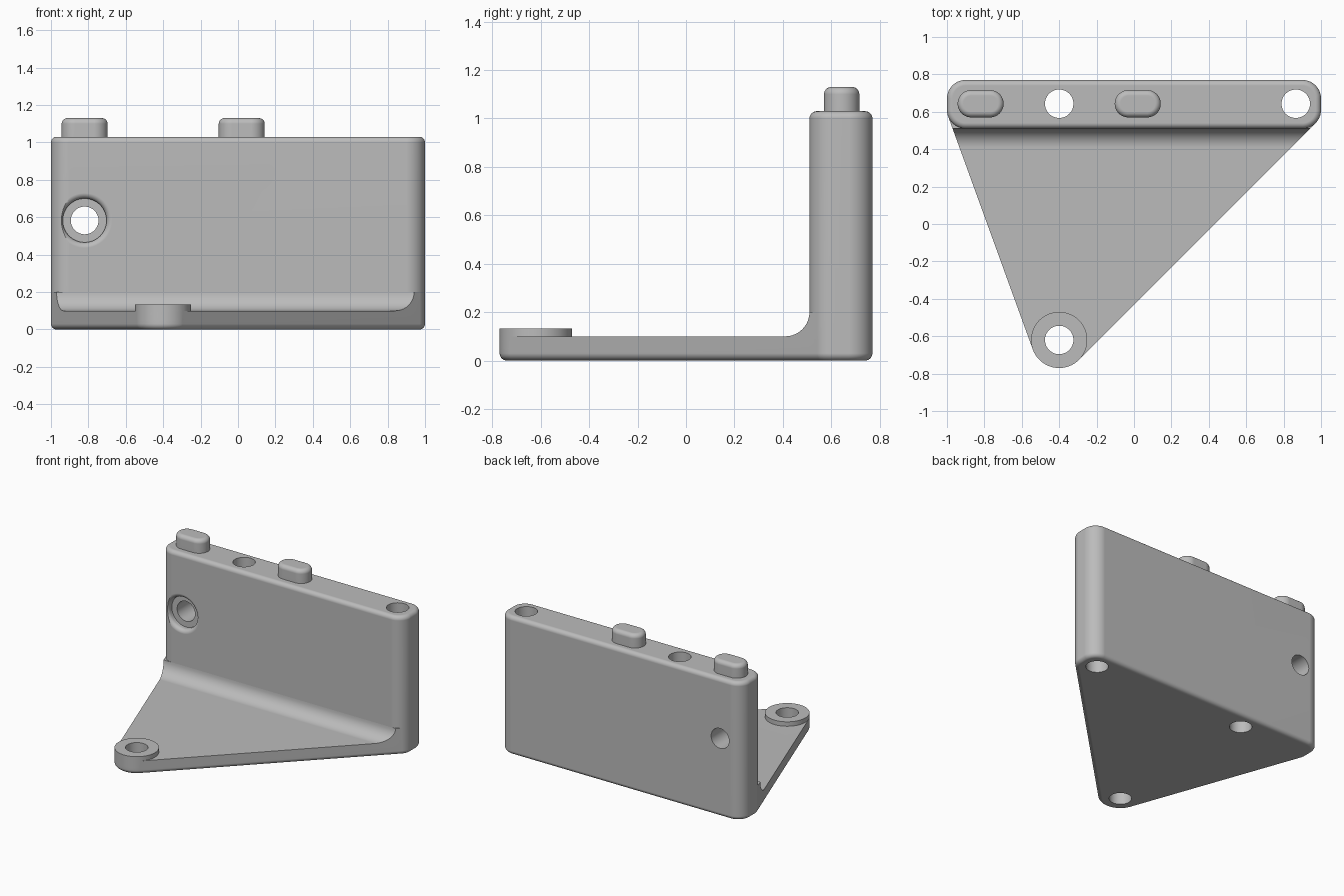
import bpy
import bmesh
from math import sin, cos, pi, radians
from mathutils import Matrix, Vector

default = bpy.data.objects.get("Cube")
if default:
    bpy.data.objects.remove(default, do_unlink=True)

grey = bpy.data.materials.new("light_grey")
grey.use_nodes = True
COLOUR = (0.5, 0.5, 0.5, 1)
grey.diffuse_color = COLOUR
grey.node_tree.nodes["Principled BSDF"].inputs["Base Color"].default_value = COLOUR

SIDES = 96
ROUND = 0.03


def make_object(name, bm):
    bmesh.ops.recalc_face_normals(bm, faces=bm.faces)
    mesh = bpy.data.meshes.new(name)
    bm.to_mesh(mesh)
    bm.free()
    mesh.materials.append(grey)
    obj = bpy.data.objects.new(name, mesh)
    bpy.context.collection.objects.link(obj)
    return obj


def stack(name, circles, layers, matrix=None):
    """Solid from the outline wrapped around circles, with (height, inset) layers."""
    bm = bmesh.new()
    rings = []
    for z, inset in layers:
        ring = []
        for i in range(SIDES):
            a = 2 * pi * (i + 0.5) / SIDES
            d = Vector((cos(a), sin(a)))
            x, y, r = max(circles, key=lambda c: c[0] * d.x + c[1] * d.y + c[2])
            ring.append(bm.verts.new((x + (r - inset) * d.x, y + (r - inset) * d.y, z)))
        rings.append(ring)
    for low, high in zip(rings, rings[1:]):
        for i in range(SIDES):
            j = (i + 1) % SIDES
            bm.faces.new((low[i], low[j], high[j], high[i]))
    bm.faces.new(rings[0])
    bm.faces.new(rings[-1])
    if matrix:
        bm.transform(matrix)
    return make_object(name, bm)


def rounded(z, up, r=ROUND, steps=6):
    """Layers of a quarter-round edge ending at height z, at the top or the bottom."""
    arc = [pi / 2 * i / steps for i in range(steps + 1)]
    layers = [(z - r + r * sin(a), r - r * cos(a)) for a in arc]
    return layers if up else [(2 * z - h, inset) for h, inset in reversed(layers)]


def combine(target, other, operation):
    mod = target.modifiers.new(operation.lower(), 'BOOLEAN')
    mod.operation = operation
    mod.solver = 'EXACT'
    mod.object = other
    activate(target)
    bpy.ops.object.modifier_apply(modifier=mod.name)
    bpy.data.objects.remove(other, do_unlink=True)


def activate(obj):
    bpy.ops.object.select_all(action='DESELECT')
    obj.select_set(True)
    bpy.context.view_layer.objects.active = obj


def finish(obj):
    activate(obj)
    bpy.ops.object.shade_smooth_by_angle(angle=radians(30))
    mod = obj.modifiers.new("even_normals", 'WEIGHTED_NORMAL')
    mod.keep_sharp = True


# Outlines
corners = [(sx * 0.9, y, 0.1) for sx in (-1, 1) for y in (0.61, 0.67)]
tip = (-0.4, -0.62, 0.15)

# Triangular foot, trimmed by a side profile with a cove up to the wall
bracket = stack("bracket", corners + [tip], rounded(0, False) + [(0.5, 0)])
cove = [(0.41 + 0.1 * sin(a), 0.2 - 0.1 * cos(a))
        for a in (pi / 2 * i / 10 for i in range(11))]
profile = [(-1, -0.1), (-1, 0.1)] + cove + [(0.64, 0.2), (0.64, -0.1)]
bm = bmesh.new()
face = bm.faces.new([bm.verts.new((-1.2, y, z)) for y, z in profile])
side = bmesh.ops.extrude_face_region(bm, geom=[face])
bmesh.ops.translate(bm, vec=(2.4, 0, 0),
                    verts=[v for v in side["geom"] if isinstance(v, bmesh.types.BMVert)])
combine(bracket, make_object("foot_profile", bm), 'INTERSECT')

# Upright wall and the raised boss at the tip of the foot
combine(bracket, stack("wall", corners, rounded(0, False) + rounded(1.03, True)), 'UNION')
combine(bracket, stack("boss", [tip], [(0.05, 0), (0.133, 0)]), 'UNION')

# Vertical through holes
for x, y in ((-0.4, -0.62), (-0.4, 0.643), (0.865, 0.643)):
    combine(bracket, stack("hole", [(x, y, 0.076)], [(-0.2, 0), (1.3, 0)]), 'DIFFERENCE')

# Horizontal hole with a soft-lipped counterbore at the front
lip = [(0.54 - 0.03 * cos(a), 0.03 * sin(a)) for a in (pi / 2 * i / 6 for i in range(7))]
layers = [(0.4, 0)] + lip + [(0.56, 0.03), (0.56, 0.073), (0.9, 0.073)]
turn = Matrix.Translation((-0.82, 0, 0.583)) @ Matrix.Rotation(-pi / 2, 4, 'X')
combine(bracket, stack("counterbore", [(0, 0, 0.147)], layers, turn), 'DIFFERENCE')
finish(bracket)

# Locating pegs on top of the wall
for name, x in (("right_peg", -0.82), ("middle_peg", 0.02)):
    ends = [(x + s * 0.05, 0.643, 0.073) for s in (-1, 1)]
    finish(stack(name, ends, [(1.01, 0)] + rounded(1.13, True)))
